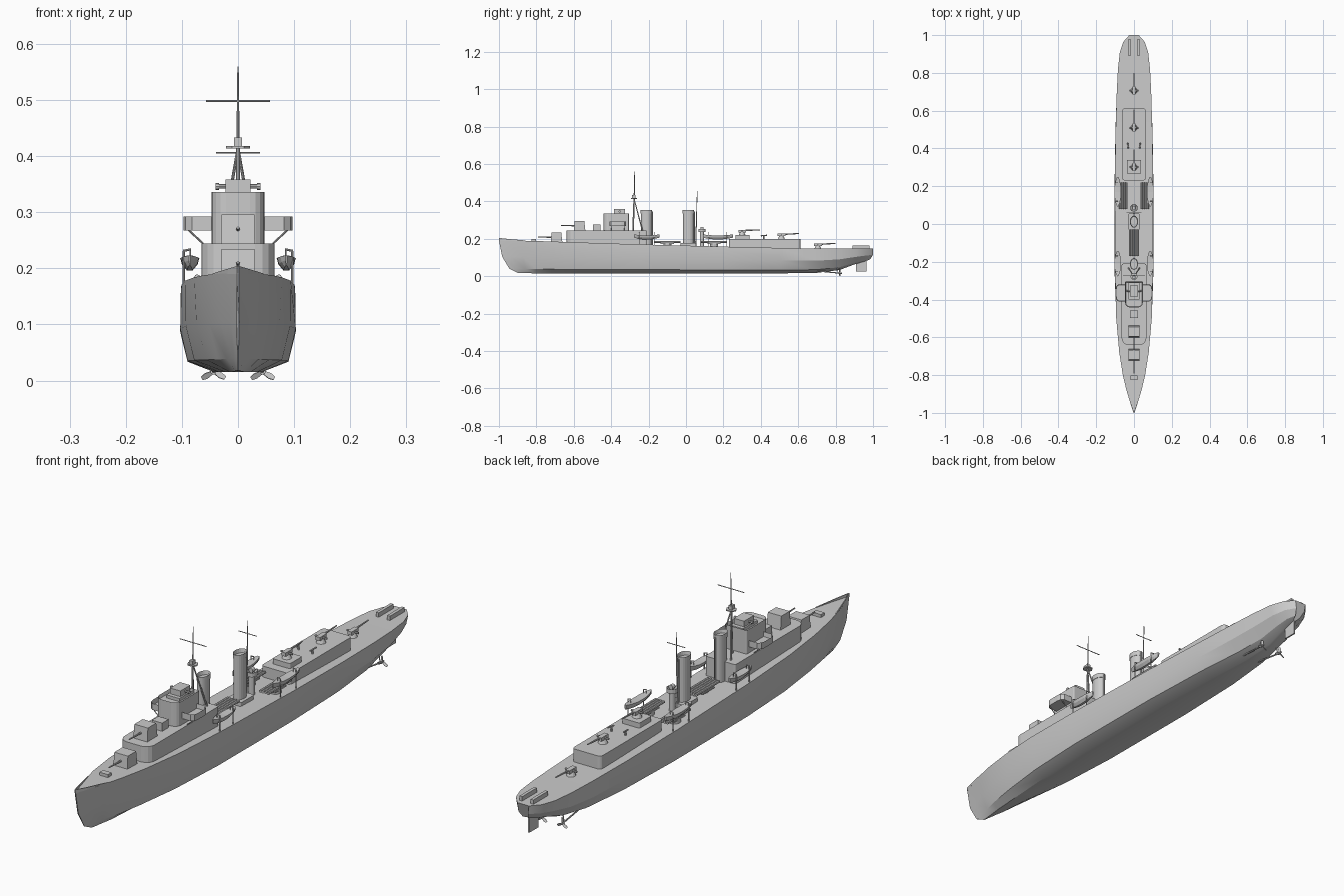
import bpy, bmesh, math
from mathutils import Vector

if "Cube" in bpy.data.objects:
    bpy.data.objects.remove(bpy.data.objects["Cube"])

def mesh(name, verts, faces):
    me = bpy.data.meshes.new(name)
    me.from_pydata(verts, [], faces)
    bm = bmesh.new(); bm.from_mesh(me)
    bmesh.ops.recalc_face_normals(bm, faces=bm.faces)
    bm.to_mesh(me); bm.free()
    ob = bpy.data.objects.new(name, me)
    bpy.context.collection.objects.link(ob)
    return ob

def loft(name, rings):
    n = len(rings[0])
    verts = [p for r in rings for p in r]
    faces = [(i*n+j, i*n+(j+1) % n, (i+1)*n+(j+1) % n, (i+1)*n+j)
             for i in range(len(rings)-1) for j in range(n)]
    faces += [tuple(range(n)), tuple(range(len(verts)-n, len(verts)))]
    return mesh(name, verts, faces)

def prism(name, plan, z0, z1):
    return loft(name, [[(x, y, z) for x, y in plan] for z in (z0, z1)])

def box(name, x0, x1, y0, y1, z0, z1):
    return prism(name, [(x0, y0), (x1, y0), (x1, y1), (x0, y1)], z0, z1)

def rounded(w, y0, y1, rf, rb):
    """Plan rectangle with rounded front (rf) and back (rb) corners."""
    pts = []
    for sx, y, r, a0 in ((1, y0, rf, -90), (1, y1, rb, 0), (-1, y1, rb, 90), (-1, y0, rf, 180)):
        cy = y + r if y == y0 else y - r
        for k in range(5):
            a = math.radians(a0 + 22.5*k)
            pts.append((sx*(w-r) + r*math.cos(a), cy + r*math.sin(a)))
    return pts

def ellipse(cx, cy, rx, ry, n=20):
    return [(cx+rx*math.cos(2*math.pi*i/n), cy+ry*math.sin(2*math.pi*i/n)) for i in range(n)]

def rod(name, p, q, r, r2=None, n=8):
    p, q = Vector(p), Vector(q)
    rot = (q-p).to_track_quat('Z', 'Y')
    return loft(name, [[c + rot @ Vector((x, y, 0)) for x, y in ellipse(0, 0, rad, rad, n)]
                       for c, rad in ((p, r), (q, r if r2 is None else r2))])

def hollow(ob, thick, depth):
    """Sink the top face to leave a thin rim."""
    bm = bmesh.new(); bm.from_mesh(ob.data)
    top = max(bm.faces, key=lambda f: f.calc_center_median().z)
    bmesh.ops.inset_region(bm, faces=[top], thickness=thick)
    bmesh.ops.translate(bm, verts=top.verts, vec=(0, 0, -depth))
    bm.to_mesh(ob.data); bm.free()

# Hull: station, half widths (deck, mid, bilge, bottom), keel z, deck z
stations = [
    (-1.00, .002, .002, .001, .001, .018, .192), (-.95, .019, .013, .008, .004, .017, .191),
    (-.88, .040, .032, .020, .008, .016, .190), (-.80, .059, .052, .036, .014, .015, .188),
    (-.68, .078, .074, .056, .022, .015, .184), (-.50, .094, .093, .078, .034, .015, .178),
    (-.25, .101, .103, .090, .042, .015, .170), (.20, .102, .103, .090, .042, .015, .158),
    (.50, .097, .098, .080, .030, .015, .151), (.70, .091, .090, .062, .018, .018, .148),
    (.82, .085, .080, .046, .010, .033, .147), (.91, .075, .066, .036, .010, .060, .147),
    (.965, .056, .048, .028, .010, .074, .147), (1.0, .025, .020, .012, .006, .082, .147)]
stem, stern = (-1.0, -.983, -.945, -.90), (1.0, 1.0, .985, .965)
rings = []
for s, wd, wm, wb, w0, kz, dz in stations:
    half = []
    for k, (w, t) in enumerate(((wd, 1), (wm, .5), (wb, .13), (w0, 0))):
        y = s
        if s < -.8:
            y = -.8 + (s+.8)/.2*(-stem[k]-.8)
        elif s > .82:
            y = .82 + (s-.82)/.18*(stern[k]-.82)
        half.append((w, y, kz + (dz-kz)*t))
    rings.append(half + [(-x, y, z) for x, y, z in reversed(half)])
hull = loft("hull", rings)
bpy.context.view_layer.objects.active = hull
hull.select_set(True)
bpy.ops.object.shade_smooth_by_angle(angle=math.radians(25))

# Bow bulwark
for s in (-1, 1):
    b = mesh("bow_bulwark", [(s*.002, -1, .19), (s*.019, -.95, .19), (s*.045, -.86, .188),
                             (s*.045, -.86, .191), (s*.019, -.95, .199), (s*.002, -1, .204)],
             [(0, 1, 4, 5), (1, 2, 3, 4)])
    b.modifiers.new("thickness", 'SOLIDIFY').thickness = .003

# Deckhouses
prism("forward_deckhouse", rounded(.065, -.64, -.21, .035, .008), .165, .244)
prism("aft_deckhouse", rounded(.062, .23, .612, .014, .014), .145, .2)
prism("aft_gun_platform", rounded(.038, .265, .34, .006, .006), .2, .22)
box("foredeck_hatch", -.018, .018, -.825, -.803, .18, .2)

# Enclosed forward guns
for y, z in ((-.693, .182), (-.57, .244)):
    loft("gun_house", [[(-.03, y-.03, z), (.03, y-.03, z), (.03, y+.032, z), (-.03, y+.032, z)],
                       [(-.029, y-.025, z+.052), (.029, y-.025, z+.052),
                        (.029, y+.026, z+.052), (-.029, y+.026, z+.052)]])
    rod("gun_barrel", (0, y-.02, z+.026), (0, y-.098, z+.028), .004, .0025)

# Open aft guns
for y, z in ((.705, .147), (.51, .2), (.30, .22)):
    rod("gun_pedestal", (0, y, z), (0, y, z+.016), .018, .011, 12)
    box("gun_cradle", -.009, .009, y-.02, y+.022, z+.014, z+.028)
    rod("gun_trunnion", (-.025, y, z+.02), (.025, y, z+.02), .004)
    rod("gun_barrel", (0, y+.01, z+.024), (0, y+.095, z+.028), .004, .0025)

# Bridge, wings and director
box("bridge_front_box", -.022, .022, -.497, -.458, .244, .276)
prism("bridge_lower", rounded(.047, -.442, -.305, .026, .004), .24, .31)
hollow(prism("bridge_upper", rounded(.047, -.442, -.305, .026, .004), .31, .336), .004, .012)
box("bridge_top_house", -.028, .028, -.40, -.31, .32, .336)
for s in (-1, 1):
    tip = [(s*.046, -.41), (s*.082, -.41), (s*.094, -.40), (s*.097, -.385),
           (s*.097, -.345), (s*.094, -.33), (s*.082, -.32), (s*.046, -.32)]
    hollow(prism("bridge_wing", tip, .267, .292), .003, .018)
    for y in (-.40, -.33):
        rod("wing_strut", (s*.062, y, .244), (s*.088, y, .268), .0018)
box("director", -.022, .022, -.385, -.325, .334, .358)
rod("rangefinder", (-.04, -.355, .346), (.04, -.355, .346), .004)
for s in (-1, 1):
    rod("rangefinder_end", (s*.034, -.355, .346), (s*.04, -.355, .346), .006)

# Funnels with caps
for y, half in ((-.212, .029), (.012, .029)):
    prism("funnel", ellipse(0, y, .02, half), .155, .338)
    hollow(prism("funnel_cap", ellipse(0, y, .0215, half+.002), .334, .353), .003, .015)
    rod("steam_pipe", (0, y+half+.003, .16), (0, y+half+.003, .345), .003)
prism("funnel_casing", rounded(.032, -.03, .055, .008, .008), .15, .178)

# Foremast tripod with yards
rod("foremast", (0, -.283, .24), (0, -.277, .43), .0045, .0035)
rod("topmast", (0, -.277, .42), (0, -.275, .56), .003, .0012)
for s in (-1, 1):
    rod("mast_leg", (s*.03, -.232, .24), (0, -.278, .415), .0035, .0025)
rod("fore_yard", (-.057, -.275, .498), (.057, -.275, .498), .0016)
prism("mast_platform", ellipse(0, -.278, .021, .019, 6), .414, .418)
box("lookout_box", -.007, .007, -.29, -.271, .418, .433)

# Mainmast and searchlight tower
rod("mainmast", (0, .052, .16), (0, .06, .456), .0035, .0014)
rod("main_yard", (-.039, .059, .406), (.039, .059, .406), .0015)
rod("searchlight_tower", (0, .085, .155), (0, .085, .235), .011, None, 12)
hollow(rod("searchlight_tub", (0, .085, .235), (0, .085, .252), .02, None, 14), .003, .012)
rod("searchlight", (0, .078, .255), (0, .094, .255), .009, None, 12)
rod("searchlight_post", (0, .085, .238), (0, .085, .25), .004)

# Torpedo tube banks
for cx, cy, n in ((0, -.1, 5), (-.056, .15, 4), (.056, .15, 4)):
    rod("tube_turntable", (cx, cy, .15), (cx, cy, .178), .022, None, 14)
    box("tube_bed", cx-n*.0055, cx+n*.0055, cy-.035, cy+.035, .173, .179)
    for i in range(n):
        x = cx + (i-(n-1)/2)*.0112
        rod("torpedo_tube", (x, cy-.07, .184), (x, cy+.07, .184), .0053)

# Ship's boats on davits
for s in (-1, 1):
    for yc, L, deck in ((-.21, .067, .165), (.17, .08, .155)):
        rr = []
        for t, w in ((-1, .1), (-.75, .6), (-.4, .95), (0, 1), (.4, .95), (.75, .65), (1, .25)):
            zt, zb = .218+.005*t*t, .196+.01*t*t
            sec = ((-.017, zt), (-.014, (zt+zb)/2), (-.005, zb), (.005, zb), (.014, (zt+zb)/2), (.017, zt))
            rr.append([(s*.086+x*w, yc+t*L, z) for x, z in sec])
        loft("ships_boat", rr)
        for d in (-.6, .6):
            y = yc + d*L
            rod("davit_post", (s*.097, y, deck), (s*.097, y, .231), .0022)
            rod("davit_arm", (s*.098, y, .231), (s*.084, y, .234), .002)
            rod("boat_fall", (s*.085, y, .233), (s*.085, y, .212), .0012)

# Depth charge racks and throwers
for s in (-1, 1):
    box("depth_charge_rack", s*.024-.006, s*.024+.006, .89, .98, .145, .164)
    rod("thrower_post", (s*.03, .415, .198), (s*.03, .415, .216), .004)
    rod("thrower_barrel", (s*.03, .40, .216), (s*.034, .432, .219), .003)

# Rudder, shafts and propellers
box("rudder", -.003, .003, .91, .965, .024, .09)
for s in (-1, 1):
    c = Vector((s*.044, .823, .016))
    rod("propeller_shaft", (s*.036, .68, .03), c, .003)
    rod("propeller_hub", c-Vector((0, .008, 0)), c+Vector((0, .01, 0)), .0055, .003)
    rod("shaft_bracket", c-Vector((0, .012, 0)), (s*.036, .81, .06), .002)
    for a in (90, 210, 330):
        d = Vector((math.cos(math.radians(a)), 0, math.sin(math.radians(a))))
        t = Vector((-d.z, .5, d.x)) * .005
        blade = mesh("propeller_blade", [c+d*.003-t*.6, c+d*.015-t, c+d*.024-t*.6,
                                         c+d*.024+t*.6, c+d*.015+t, c+d*.003+t*.6],
                     [(0, 1, 2, 3, 4, 5)])
        blade.modifiers.new("thickness", 'SOLIDIFY').thickness = .002
